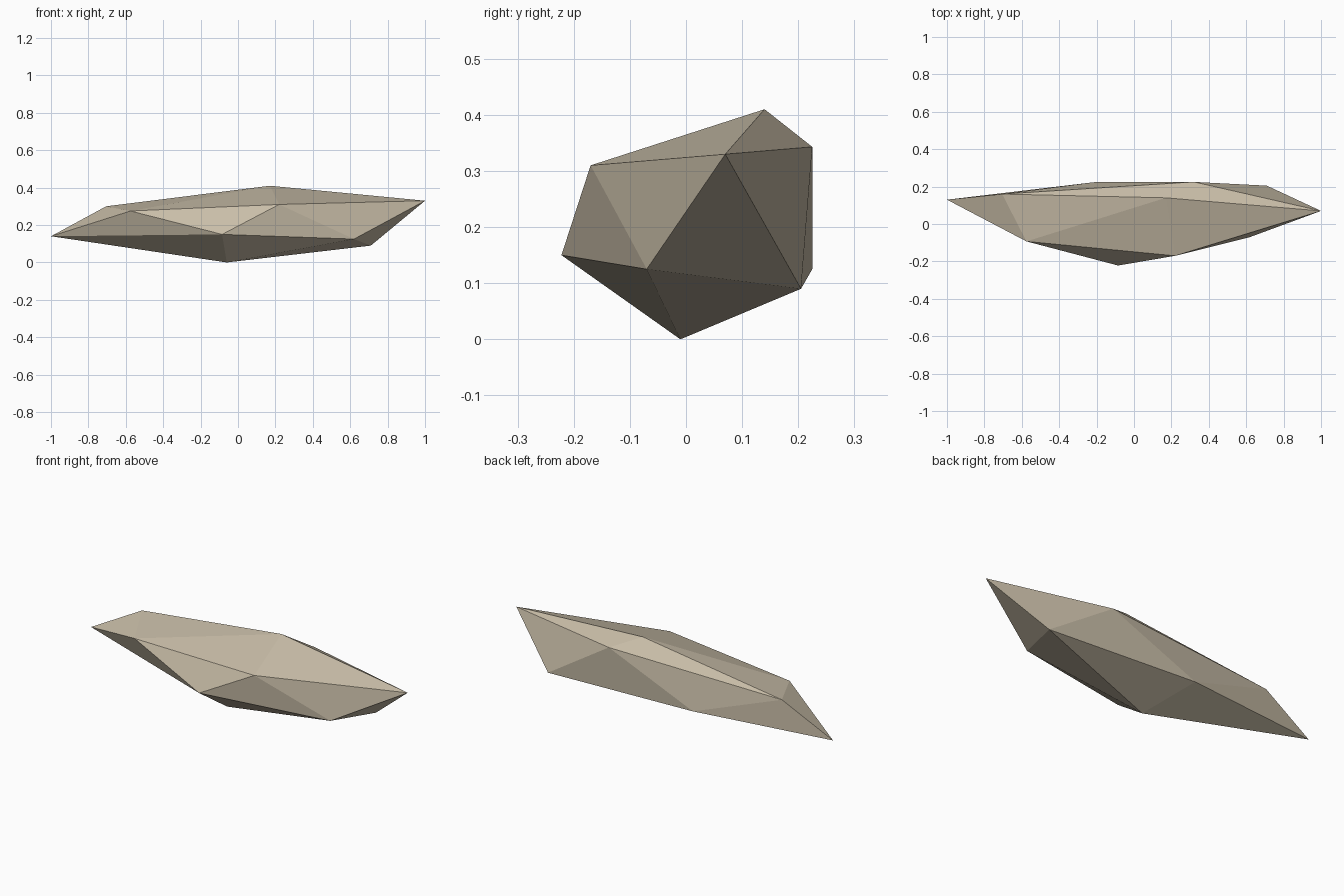
import bpy, bmesh

cube = bpy.data.objects.get("Cube")
if cube:
    bpy.data.objects.remove(cube, do_unlink=True)

# Stone colour
stone = bpy.data.materials.new("pale_stone")
stone.use_nodes = True
colour = (0.58, 0.51, 0.39, 1)
stone.diffuse_color = colour
bsdf = next(n for n in stone.node_tree.nodes if n.type == 'BSDF_PRINCIPLED')
bsdf.inputs["Base Color"].default_value = colour
bsdf.inputs["Roughness"].default_value = 0.9

# Long shard: two tips joined by two staggered five-point rings
left_tip = (1.0, 0.07, 0.33)
right_tip = (-1.0, 0.13, 0.14)
left_ring = [(0.17, 0.14, 0.41), (0.22, -0.17, 0.31), (0.62, -0.07, 0.125),
             (0.71, 0.205, 0.09), (0.32, 0.225, 0.343)]
right_ring = [(-0.575, -0.093, 0.275), (-0.085, -0.222, 0.15), (-0.06, -0.01, 0.0),
              (-0.2, 0.225, 0.125), (-0.705, 0.16, 0.30)]

bm = bmesh.new()
tip_a, tip_b = bm.verts.new(left_tip), bm.verts.new(right_tip)
ring_a = [bm.verts.new(p) for p in left_ring]
ring_b = [bm.verts.new(p) for p in right_ring]
for i in range(5):
    j = (i + 1) % 5
    bm.faces.new((tip_a, ring_a[i], ring_a[j]))
    bm.faces.new((ring_a[i], ring_b[i], ring_a[j]))
    bm.faces.new((ring_b[i], ring_b[j], ring_a[j]))
    bm.faces.new((tip_b, ring_b[j], ring_b[i]))
bmesh.ops.recalc_face_normals(bm, faces=bm.faces[:])

mesh = bpy.data.meshes.new("rock_shard")
bm.to_mesh(mesh)
bm.free()
mesh.materials.append(stone)
bpy.context.collection.objects.link(bpy.data.objects.new("rock_shard", mesh))
